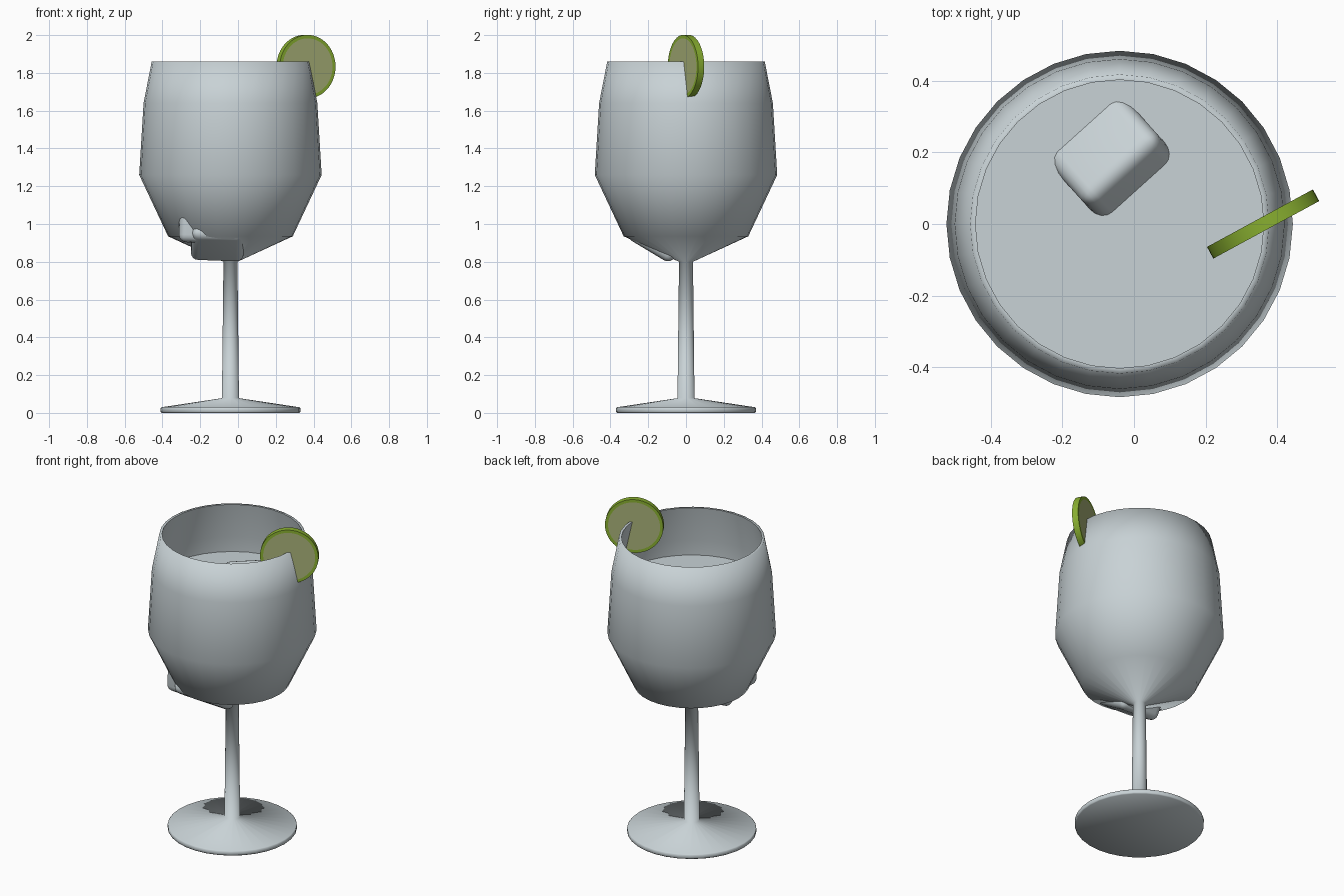
import bpy, bmesh, math
from mathutils import Matrix

if "Cube" in bpy.data.objects:
    bpy.data.objects.remove(bpy.data.objects["Cube"])

AXIS_X = -0.04      # the glass stands slightly left of centre


def material(name, rgb):
    m = bpy.data.materials.new(name)
    m.diffuse_color = (*rgb, 1)
    m.use_nodes = True
    m.node_tree.nodes["Principled BSDF"].inputs["Base Color"].default_value = m.diffuse_color
    return m


glass_grey = material("pale grey glass", (0.58, 0.645, 0.67))
rind_green = material("lime green rind", (0.25, 0.43, 0.03))
flesh_green = material("pale lime flesh", (0.40, 0.45, 0.19))


def finish(name, bm, mats, angle, loc=(0, 0, 0), rot=(0, 0, 0)):
    bmesh.ops.recalc_face_normals(bm, faces=bm.faces)
    me = bpy.data.meshes.new(name)
    bm.to_mesh(me)
    bm.free()
    for m in mats:
        me.materials.append(m)
    ob = bpy.data.objects.new(name, me)
    bpy.context.collection.objects.link(ob)
    ob.location, ob.rotation_euler = loc, rot
    bpy.ops.object.select_all(action='DESELECT')
    ob.select_set(True)
    bpy.context.view_layer.objects.active = ob
    bpy.ops.object.shade_smooth_by_angle(angle=math.radians(angle))
    return ob


def lathe(name, profile, angle, steps=32):
    """Spin a (radius, height) profile around the glass axis."""
    bm = bmesh.new()
    vs = [bm.verts.new((r, 0, z)) for r, z in profile]
    es = [bm.edges.new(p) for p in zip(vs, vs[1:])]
    bmesh.ops.spin(bm, geom=vs + es, cent=(0, 0, 0), axis=(0, 0, 1),
                   angle=math.tau, steps=steps, use_duplicate=False)
    bmesh.ops.remove_doubles(bm, verts=bm.verts, dist=0.0005)
    return finish(name, bm, [glass_grey], angle, (AXIS_X, 0, 0))


# Foot, stem and thin-walled bowl in one turned profile
lathe("wine_glass", [
    (0, 0), (0.365, 0), (0.37, 0.006), (0.37, 0.026), (0.365, 0.03),
    (0.045, 0.078), (0.037, 0.80),
    (0.33, 0.935), (0.483, 1.26), (0.46, 1.64), (0.417, 1.86),
    (0.402, 1.86), (0.445, 1.637), (0.468, 1.262), (0.318, 0.946), (0, 0.81)], 85)

# Drink filling the bowl
lathe("drink", [(0, 0.806), (0.322, 0.942), (0.473, 1.261),
                (0.456, 1.54), (0, 1.54)], 60)


# Rounded ice cubes
def ice_cube(name, loc, rot):
    bm = bmesh.new()
    bmesh.ops.create_cube(bm, size=0.28)
    bmesh.ops.bevel(bm, geom=bm.edges[:], offset=0.04, segments=4,
                    profile=0.5, affect='EDGES')
    finish(name, bm, [glass_grey], 40, loc, [math.radians(a) for a in rot])


ice_cube("ice_cube_left", (-0.17, -0.145, 1.04), (0, 2, 0))
ice_cube("ice_cube_bottom", (-0.105, -0.13, 0.983), (-31, 2, 0))
ice_cube("ice_cube_top", (-0.06, 0.18, 1.45), (-33, 0, 42))

# Lime slice pushed onto the rim, caps inset for the flesh
bm = bmesh.new()
bmesh.ops.create_cone(bm, cap_ends=True, segments=48, radius1=0.168,
                      radius2=0.168, depth=0.037,
                      matrix=Matrix.Rotation(math.pi / 2, 4, 'X'))
caps = [f for f in bm.faces if len(f.verts) > 4]
bmesh.ops.inset_individual(bm, faces=caps, thickness=0.018, depth=0)
for f in caps:
    f.material_index = 1
finish("lime_slice", bm, [rind_green, flesh_green], 40,
       (0.36, 0, 1.833), (0, 0, math.radians(28.5)))
